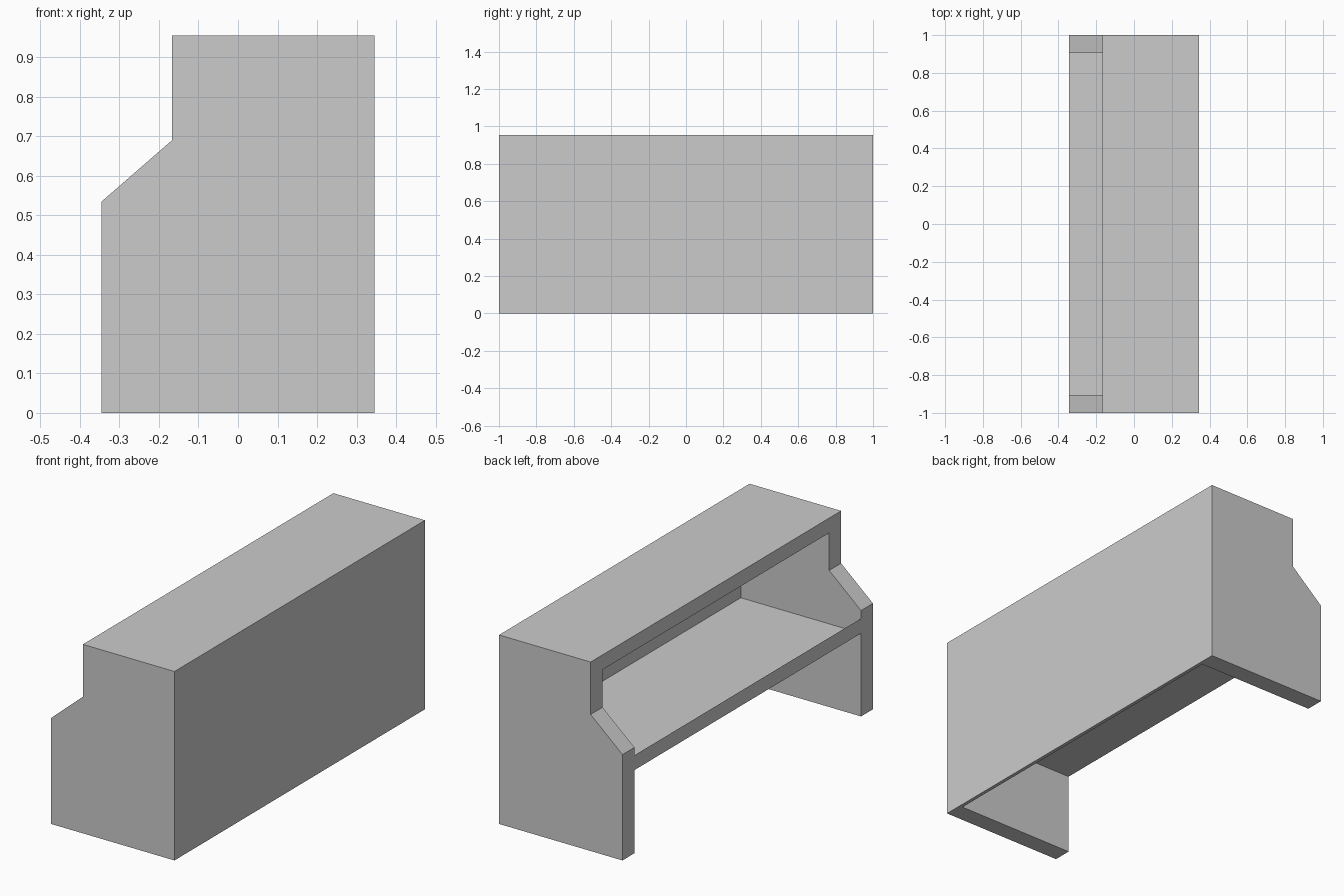
import bpy
import bmesh

cube = bpy.data.objects.get("Cube")
if cube:
    bpy.data.objects.remove(cube, do_unlink=True)

grey = bpy.data.materials.new("plain grey")
grey.use_nodes = True
colour = (0.6, 0.6, 0.6, 1)
grey.diffuse_color = colour
grey.node_tree.nodes["Principled BSDF"].inputs["Base Color"].default_value = colour

BACK, FRONT, STEP = 0.345, -0.345, -0.167   # depth positions along x
END, INNER = 1.0, 0.905                     # outer and inner faces of the end panels
TOP, TOP_UNDER = 0.955, 0.88
SHELF, LIP = 0.42, 0.495
WALL = 0.327                                # inner face of the long wall


def prism(name, profile, y0, y1, open_top=False):
    """Extrude an (x, z) profile along y; optionally leave the upper side open."""
    bm = bmesh.new()
    face = bm.faces.new([bm.verts.new((x, y0, z)) for x, z in profile])
    ext = bmesh.ops.extrude_face_region(bm, geom=[face], use_keep_orig=True)
    moved = [g for g in ext["geom"] if isinstance(g, bmesh.types.BMVert)]
    bmesh.ops.translate(bm, verts=moved, vec=(0, y1 - y0, 0))
    bmesh.ops.recalc_face_normals(bm, faces=bm.faces)
    if open_top:
        upper = [f for f in bm.faces if f.normal.z > 0.9]
        bmesh.ops.delete(bm, geom=upper, context="FACES")
    mesh = bpy.data.meshes.new(name)
    bm.to_mesh(mesh)
    bm.free()
    mesh.materials.append(grey)
    obj = bpy.data.objects.new(name, mesh)
    bpy.context.collection.objects.link(obj)
    return obj


def rect(x0, x1, z0, z1):
    return [(x0, z0), (x1, z0), (x1, z1), (x0, z1)]


# Stepped end panels
side = [(BACK, 0), (BACK, TOP_UNDER), (STEP, TOP_UNDER), (STEP, 0.69),
        (FRONT, 0.535), (FRONT, 0)]
prism("left_end_panel", side, -END, -INNER)
prism("right_end_panel", side, INNER, END)

# Counter top over the whole length
prism("counter_top", rect(STEP, BACK, TOP_UNDER, TOP), -END, END)

# Long closing wall between the end panels
prism("long_wall", rect(WALL, BACK, 0, TOP_UNDER), -INNER, INNER)

# Work shelf: a shallow tray with a thin raised edge
prism("work_shelf", rect(FRONT, WALL, SHELF, LIP), -INNER, INNER, open_top=True)
